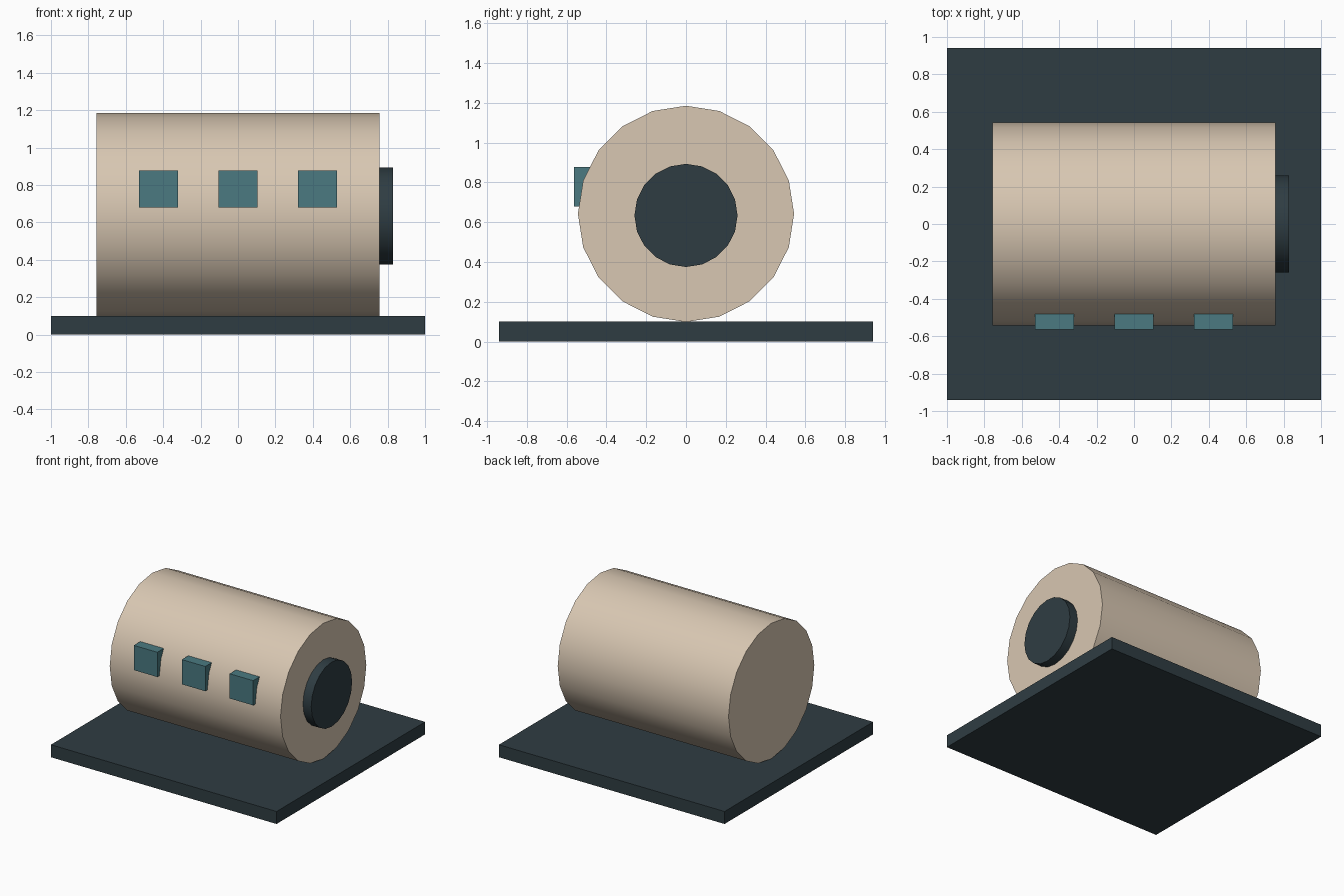
import bpy
from math import radians

default = bpy.data.objects.get("Cube")
if default:
    bpy.data.objects.remove(default, do_unlink=True)


def material(name, rgb):
    mat = bpy.data.materials.new(name)
    mat.use_nodes = True
    mat.diffuse_color = (*rgb, 1)
    mat.node_tree.nodes["Principled BSDF"].inputs["Base Color"].default_value = (*rgb, 1)
    return mat


def finish(name, mat):
    obj = bpy.context.object
    obj.name = name
    obj.data.materials.append(mat)
    return obj


def box(name, mat, low, high):
    centre = [(a + b) / 2 for a, b in zip(low, high)]
    bpy.ops.mesh.primitive_cube_add(size=1, location=centre)
    obj = finish(name, mat)
    obj.scale = [b - a for a, b in zip(low, high)]
    bpy.ops.object.transform_apply(location=False, rotation=False, scale=True)


def drum(name, mat, radius, x0, x1, z):
    # Twenty-sided cylinder lying along x
    bpy.ops.mesh.primitive_cylinder_add(
        vertices=20, radius=radius, depth=x1 - x0,
        location=((x0 + x1) / 2, 0, z), rotation=(0, radians(90), 0))
    finish(name, mat)
    bpy.ops.object.transform_apply(location=False, rotation=True, scale=False)
    bpy.ops.object.shade_smooth_by_angle(angle=radians(30))


slate = material("dark slate", (0.028, 0.046, 0.055))
beige = material("warm beige", (0.687, 0.571, 0.445))
teal = material("muted teal", (0.069, 0.193, 0.22))

# Ground plate
box("base_plate", slate, (-1, -0.94, 0), (1, 0.94, 0.1))

# Main body and its round end hatch
drum("body", beige, 0.543, -0.757, 0.757, 0.642)
drum("end_hatch", slate, 0.259, 0.68, 0.83, 0.634)

# Row of square windows along the front
for i, x in enumerate((-0.425, 0, 0.425)):
    box(f"window_{i + 1}", teal, (x - 0.104, -0.563, 0.68), (x + 0.104, -0.46, 0.878))
